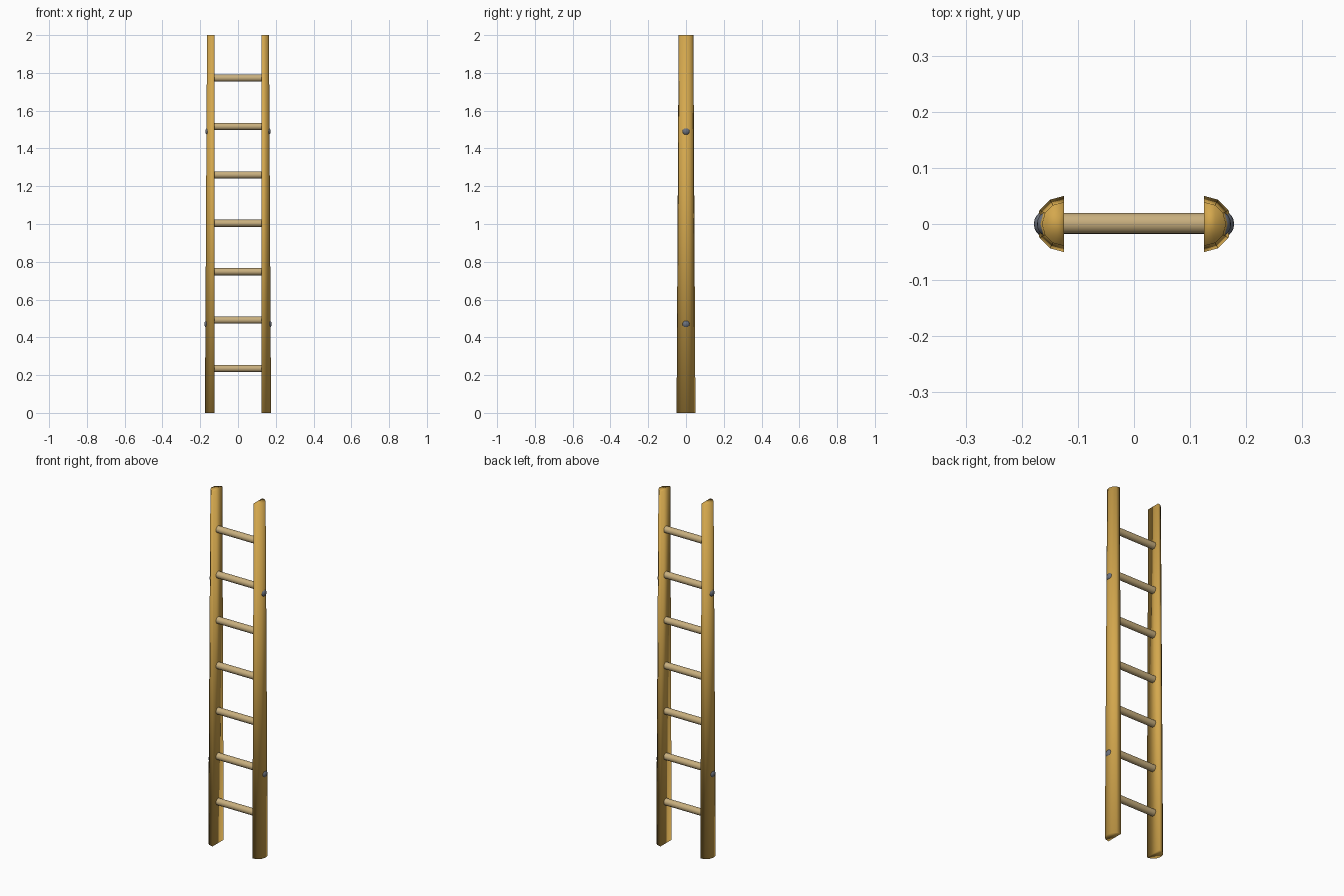
import bpy, bmesh, math
from mathutils import Matrix

if "Cube" in bpy.data.objects:
    bpy.data.objects.remove(bpy.data.objects["Cube"])


def material(name, rgb):
    m = bpy.data.materials.new(name)
    m.diffuse_color = (*rgb, 1)
    m.use_nodes = True
    m.node_tree.nodes["Principled BSDF"].inputs["Base Color"].default_value = m.diffuse_color
    return m


RAIL = material("golden wood", (0.66, 0.39, 0.075))
RUNG = material("pale wood", (0.58, 0.43, 0.21))
BOLT = material("grey steel", (0.15, 0.165, 0.20))

INNER_X = 0.125      # flat inner face of each rail
HEIGHT = 2.0
R_BOTTOM, R_TOP = 0.050, 0.039


def rail_radius(z):
    return R_BOTTOM + (R_TOP - R_BOTTOM) * z / HEIGHT


def make_object(name, bm, mat):
    bmesh.ops.recalc_face_normals(bm, faces=bm.faces[:])
    for f in bm.faces:
        f.smooth = True
    mesh = bpy.data.meshes.new(name)
    bm.to_mesh(mesh)
    bm.free()
    mesh.materials.append(mat)
    ob = bpy.data.objects.new(name, mesh)
    bpy.context.collection.objects.link(ob)
    return ob


# Rails: tapered half-round poles, flat side inward
def make_rail(name, side, sides=6):
    bm = bmesh.new()
    rings = []
    for z in (0, HEIGHT):
        r = rail_radius(z)
        angles = [math.pi * (i / sides - 0.5) for i in range(sides + 1)]
        rings.append([bm.verts.new((side * (INNER_X + r * math.cos(a)),
                                    r * math.sin(a), z)) for a in angles])
    low, high = rings
    n = len(low)
    for i in range(n):
        j = (i + 1) % n
        bm.faces.new((low[i], low[j], high[j], high[i]))
    bm.faces.new(low)
    bm.faces.new(high)
    make_object(name, bm, RAIL)


# Rungs: round bars ending just inside the rails
def make_rung(name, z):
    bm = bmesh.new()
    turn = Matrix.Translation((0, 0.001, z)) @ Matrix.Rotation(math.pi / 2, 4, 'Y')
    bmesh.ops.create_cone(bm, cap_ends=True, segments=16, radius1=0.019,
                          radius2=0.019, depth=2 * INNER_X + 0.01, matrix=turn)
    ob = make_object(name, bm, RUNG)
    bpy.context.view_layer.objects.active = ob
    ob.select_set(True)
    bpy.ops.object.shade_smooth_by_angle(angle=math.radians(40))
    ob.select_set(False)


# Bolts: domed heads on the outside of the rails
def make_bolt(name, side, z):
    bm = bmesh.new()
    x = side * (INNER_X + rail_radius(z) - 0.008)
    place = Matrix.Translation((x, 0, z)) @ Matrix.Diagonal((0.014, 0.02, 0.02, 1))
    place = place @ Matrix.Rotation(math.pi / 2, 4, 'Y')
    bmesh.ops.create_uvsphere(bm, u_segments=12, v_segments=8, radius=1, matrix=place)
    make_object(name, bm, BOLT)


for label, side in (("left", -1), ("right", 1)):
    make_rail(f"{label}_rail", side)
    for level, z in (("lower", 0.47), ("upper", 1.49)):
        make_bolt(f"{label}_{level}_bolt", side, z)

for i in range(7):
    make_rung(f"rung_{i + 1}", 0.235 + i * 0.2563)
